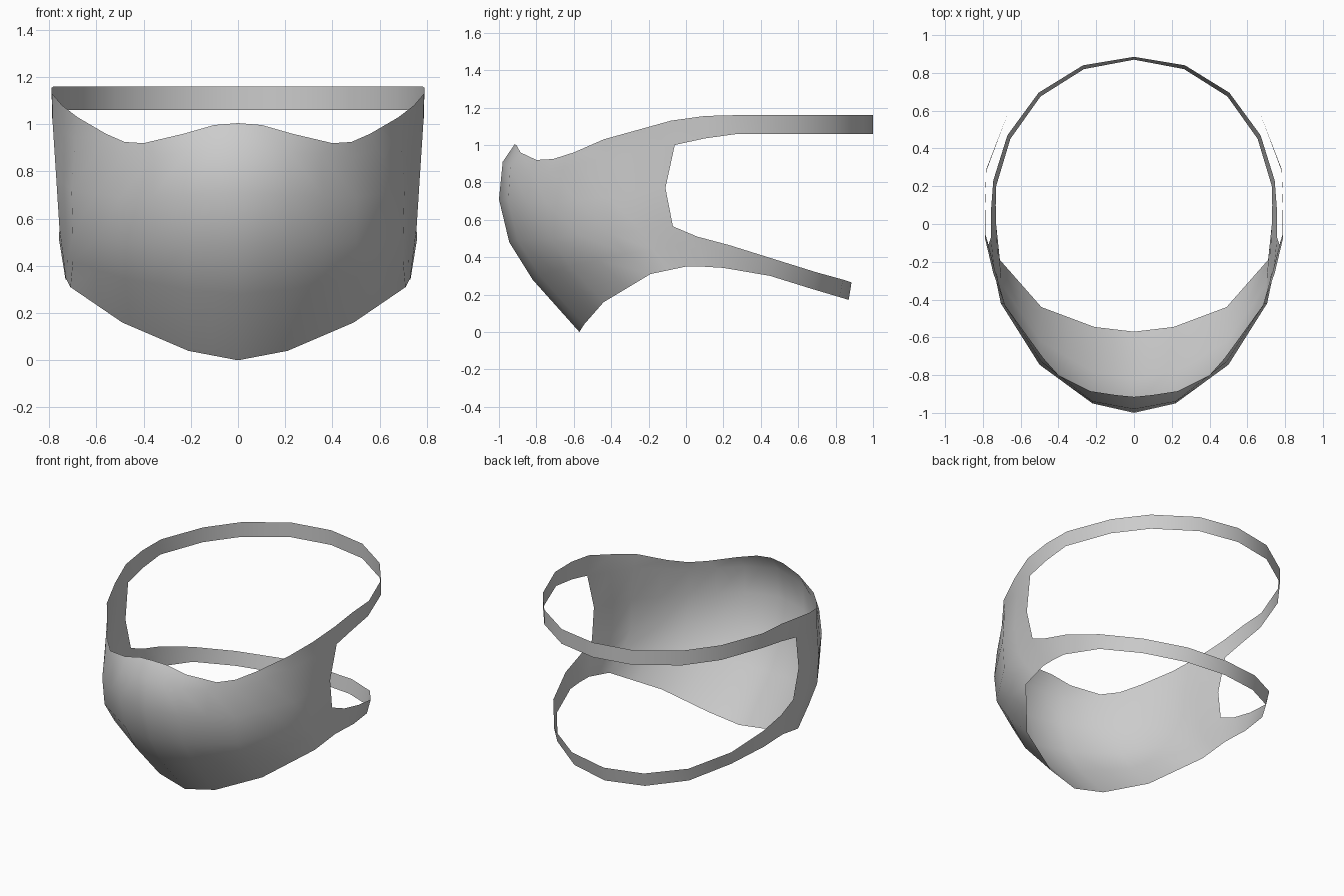
import bpy, bmesh
from mathutils import Vector

if "Cube" in bpy.data.objects:
    bpy.data.objects.remove(bpy.data.objects["Cube"])

# Grey cloth
cloth = bpy.data.materials.new("grey cloth")
cloth.diffuse_color = (0.6, 0.6, 0.6, 1)
cloth.use_nodes = True
cloth.node_tree.nodes["Principled BSDF"].inputs["Base Color"].default_value = cloth.diffuse_color

bm = bmesh.new()


def skin(rows):
    """Bridge rows of points (listed top to bottom) with quads."""
    grid = [[bm.verts.new(p) for p in row] for row in rows]
    for a, b in zip(grid, grid[1:]):
        for i in range(len(a) - 1):
            bm.faces.new((a[i], b[i], b[i + 1], a[i + 1]))


def halved(row):
    """Add the midpoint of every segment."""
    pts = [Vector(p) for p in row]
    out = [pts[0]]
    for a, b in zip(pts, pts[1:]):
        out += [(a + b) / 2, b]
    return out


# Mask shell, right half: wavy top edge, then rows from the centre to the back edge
top_edge = [(0, -.915, 1.005), (.1, -.905, .997), (.23, -.885, .96),
            (.40, -.80, .92), (.48, -.71, .925), (.56, -.60, .96),
            (.68, -.44, 1.03), (.745, -.26, 1.08), (.788, -.08, 1.13)]
rows = [
    [(0, -.98, .91), (.22, -.94, .88), (.49, -.73, .86), (.69, -.42, .94), (.785, -.06, 1.0)],
    [(0, -1, .71), (.22, -.95, .70), (.5, -.745, .69), (.705, -.42, .72), (.77, -.11, .77)],
    [(0, -.945, .48), (.22, -.90, .49), (.5, -.72, .50), (.70, -.41, .53), (.757, -.07, .565)],
    [(0, -.82, .28), (.22, -.78, .30), (.495, -.62, .35), (.70, -.32, .42), (.7435, -.035, .4575)],
    [(0, -.57, 0), (.21, -.545, .04), (.49, -.44, .16), (.71, -.19, .31), (.73, 0, .35)],
]
skin([[Vector(p) for p in top_edge]] + [halved(r) for r in rows])

# Upper strap: level band running round the back
path = [(.67, .58), (.52, .78), (.27, .95), (0, 1.0)]
upper = [(.788, -.08, 1.13), (.79, .1, 1.155), (.782, .29, 1.16)] + [(x, y, 1.16) for x, y in path]
lower = [(.785, -.06, 1.0), (.788, .1, 1.035), (.782, .28, 1.06)] + [(x, y, 1.06) for x, y in path]
skin([upper, lower])

# Lower strap: band sloping down towards the back
upper = [(.757, -.07, .565), (.758, .06, .51), (.745, .23, .465), (.67, .47, .39),
         (.505, .695, .32), (.27, .84, .28), (0, .885, .265)]
lower = [(.73, 0, .35), (.732, .1, .349), (.73, .2, .343), (.655, .45, .30),
         (.495, .675, .23), (.265, .82, .187), (0, .87, .172)]
middle = [(Vector(a) + Vector(b)) / 2 for a, b in zip(upper, lower)]
skin([upper, middle, lower])

# Join the straps to the shell, smooth, and mirror to the left side
bmesh.ops.remove_doubles(bm, verts=bm.verts[:], dist=0.002)
for f in bm.faces:
    f.smooth = True
mesh = bpy.data.meshes.new("face_mask")
bm.to_mesh(mesh)
bm.free()
mesh.materials.append(cloth)
mask = bpy.data.objects.new("face_mask", mesh)
bpy.context.collection.objects.link(mask)
mirror = mask.modifiers.new("mirror", 'MIRROR')
mirror.use_clip = True
mirror.merge_threshold = 0.002
